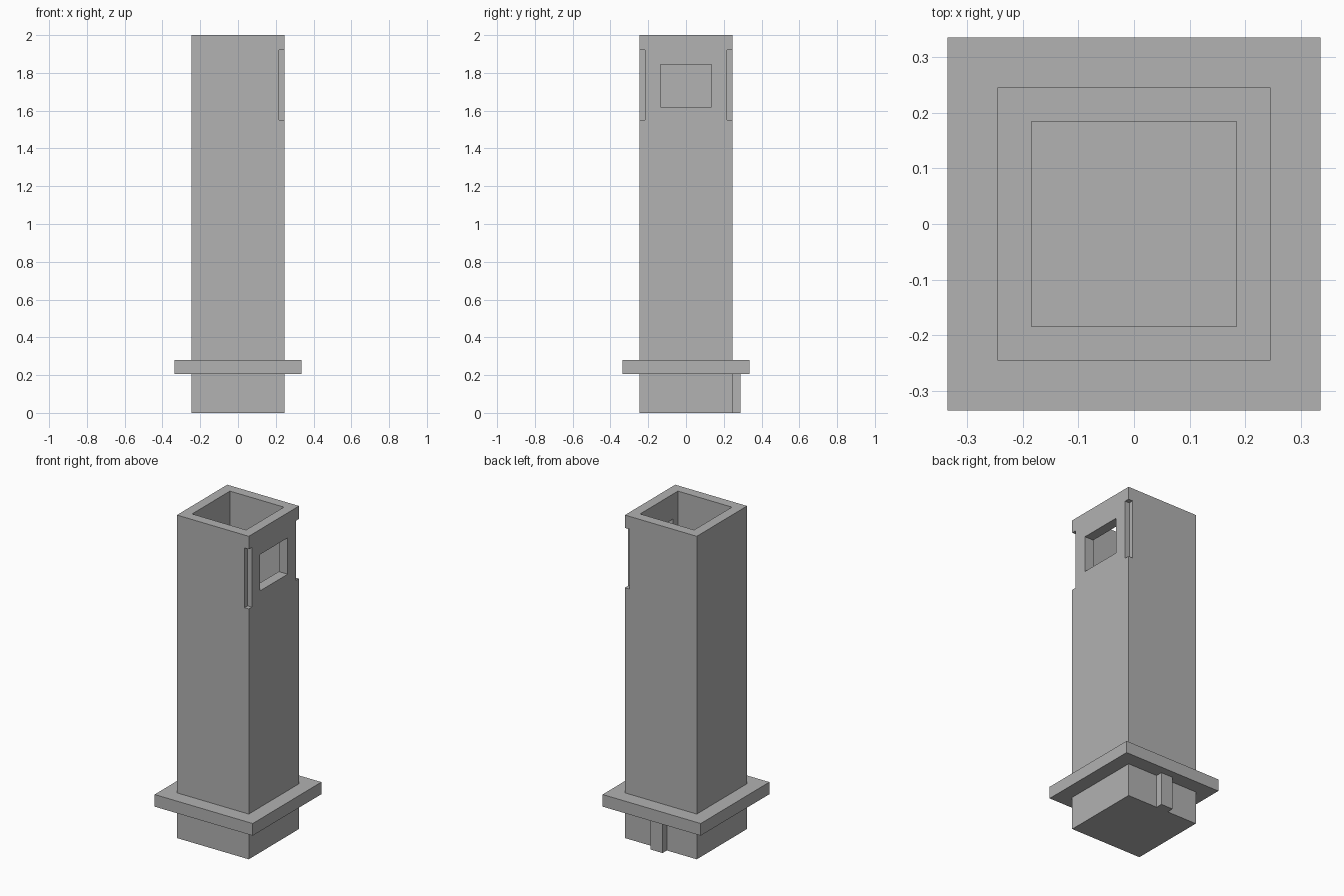
import bpy

cube = bpy.data.objects.get("Cube")
if cube:
    bpy.data.objects.remove(cube, do_unlink=True)

HALF = 0.246       # half width of the square post
INNER = 0.185      # half width of the hollow
COLLAR = 0.336     # half width of the collar
NOTCH = 0.03       # corner notch depth

grey = bpy.data.materials.new("plain_grey")
grey.use_nodes = True
color = (0.445, 0.445, 0.445, 1)
grey.diffuse_color = color
grey.node_tree.nodes["Principled BSDF"].inputs["Base Color"].default_value = color


def box(name, low, high):
    """Axis-aligned box between two corners."""
    center = [(a + b) / 2 for a, b in zip(low, high)]
    bpy.ops.mesh.primitive_cube_add(size=1, location=center)
    obj = bpy.context.object
    obj.name = obj.data.name = name
    obj.scale = [b - a for a, b in zip(low, high)]
    bpy.ops.object.transform_apply(location=True, rotation=False, scale=True)
    obj.data.materials.append(grey)
    return obj


def cut(target, low, high):
    """Subtract a box from the target."""
    cutter = box("cutter", low, high)
    cutter.hide_render = True
    mod = target.modifiers.new("cut", 'BOOLEAN')
    mod.operation = 'DIFFERENCE'
    mod.solver = 'EXACT'
    mod.object = cutter
    bpy.context.view_layer.objects.active = target
    bpy.ops.object.modifier_apply(modifier=mod.name)
    bpy.data.objects.remove(cutter, do_unlink=True)


# Hollow square post, closed at the bottom
post = box("post", (-HALF, -HALF, 0), (HALF, HALF, 2))
cut(post, (-INNER, -INNER, 0.06), (INNER, INNER, 2.1))

# Window through the left wall
cut(post, (0.1, -0.135, 1.62), (0.4, 0.135, 1.845))

# Corner notches on both sides of the window wall
edge = HALF - NOTCH
for y0, y1 in ((-0.4, -edge), (edge, 0.4)):
    cut(post, (edge, y0, 1.55), (0.4, y1, 1.92))

# Collar ring around the post
collar = box("collar", (-COLLAR, -COLLAR, 0.205), (COLLAR, COLLAR, 0.28))
cut(collar, (-0.21, -0.21, 0.1), (0.21, 0.21, 0.4))

# Locating key on the back of the base
box("locating_key", (-0.041, HALF - 0.02, 0), (0.041, 0.288, 0.205))
